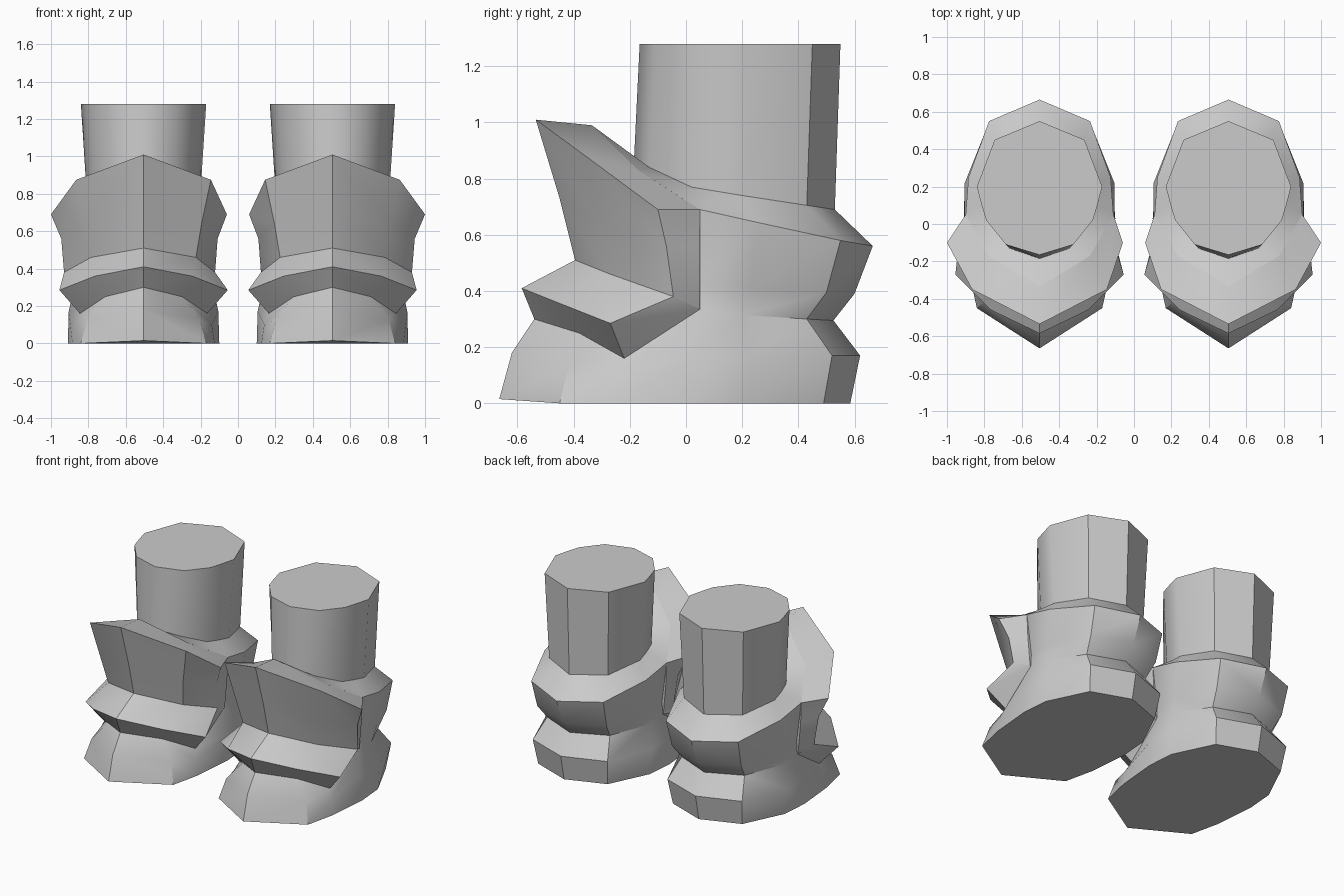
import bpy, bmesh, math

if "Cube" in bpy.data.objects:
    bpy.data.objects.remove(bpy.data.objects["Cube"], do_unlink=True)

grey = bpy.data.materials.new("plain_grey")
grey.use_nodes = True
grey.diffuse_color = (0.6, 0.6, 0.6, 1)
grey.node_tree.nodes["Principled BSDF"].inputs["Base Color"].default_value = (0.6, 0.6, 0.6, 1)

CENTRE = 0.505  # sideways distance of each boot from the middle


def loft(name, rings, side):
    """Skin closed rings of equal length, cap the ends and place on one side."""
    bm = bmesh.new()
    rows = [[bm.verts.new((side * (CENTRE + x), y, z)) for x, y, z in r] for r in rings]
    for a, b in zip(rows, rows[1:]):
        for i in range(len(a)):
            j = (i + 1) % len(a)
            bm.faces.new((a[i], a[j], b[j], b[i]))
    bm.faces.new(rows[0])
    bm.faces.new(rows[-1])
    bmesh.ops.remove_doubles(bm, verts=bm.verts, dist=0.0005)
    bmesh.ops.recalc_face_normals(bm, faces=bm.faces)
    mesh = bpy.data.meshes.new(name)
    bm.to_mesh(mesh)
    bm.free()
    mesh.materials.append(grey)
    obj = bpy.data.objects.new(name, mesh)
    bpy.context.collection.objects.link(obj)
    bpy.ops.object.select_all(action="DESELECT")
    obj.select_set(True)
    bpy.context.view_layer.objects.active = obj
    bpy.ops.object.shade_smooth_by_angle(angle=math.radians(38))


def full_ring(half):
    """Complete a front-to-back half outline into a closed ring."""
    return half + [(-x, y, z) for x, y, z in half[-2:0:-1]]


# Foot and collar half outlines, front to back
sole = [(0, -.665, .015), (.335, -.45, 0), (.38, -.25, 0), (.405, .03, 0),
        (.39, .22, 0), (.26, .49, 0), (0, .585, 0)]
bulge = [(0, -.62, .18), (.3, -.42, .13), (.365, -.25, .1), (.4, .03, .17),
         (.4, .22, .17), (.28, .52, .17), (0, .62, .17)]
crease = [(0, -.54, .3), (.205, -.38, .25), (.34, -.22, .16), (.365, .05, .335),
          (.355, .2, .315), (.235, .43, .3), (0, .525, .295)]
collar_low = [(0, -.3, .45), (.18, -.2, .45), (.3, -.08, .42), (.36, .05, .42),
              (.37, .23, .41), (.26, .5, .395), (0, .6, .39)]
collar_rim = [(0, -.335, .99), (.27, -.17, .83), (.333, -.06, .76), (.395, .05, .69),
              (.38, .25, .645), (.27, .55, .58), (0, .665, .56)]

# Leg half outlines
leg_base = [(0, -.185, .87), (.16, -.13, .84), (.26, .02, .77), (.285, .11, .755),
            (.3, .2, .74), (.22, .43, .705), (0, .53, .69)]
leg_top = [(0, -.165, 1.28), (.18, -.11, 1.28), (.285, .02, 1.28), (.312, .11, 1.28),
           (.335, .2, 1.28), (.24, .45, 1.28), (0, .55, 1.28)]

# Front guard sections, from the middle outwards:
# rear rim, front rim, chest, waist, toe ridge, under edge, hidden back
guard_mid = [(0, -.335, .99), (0, -.535, 1.01), (0, -.45, .73), (0, -.395, .51),
             (0, -.585, .41), (0, -.54, .3), (0, -.2, .5)]
guard_bend = [(.27, -.17, .83), (.36, -.35, .875), (.31, -.31, .64), (.28, -.27, .46),
              (.26, -.46, .36), (.205, -.38, .25), (.2, -.12, .48)]
guard_wing = [(.395, .05, .69), (.495, -.1, .69), (.44, -.07, .56), (.425, -.045, .38),
              (.45, -.27, .285), (.34, -.22, .16), (.3, 0, .45)]
guard_end = [(.395, .05, .69), (.395, .05, .69), (.39, .05, .56), (.37, .05, .335),
             (.365, .05, .335), (.365, .05, .335), (.36, .05, .42)]


def inner(section):
    return [(-x, y, z) for x, y, z in section]


# The wing is slightly narrower on the inner side
inner_wing = [(x * (0.9 if 1 <= i <= 3 else 1), y, z)
              for i, (x, y, z) in enumerate(guard_wing)]
guard = [inner(guard_end), inner(inner_wing), inner(guard_bend), guard_mid,
         guard_bend, guard_wing, guard_end]
boot = [full_ring(r) for r in (sole, bulge, crease, collar_low, collar_rim,
                               leg_base, leg_top)]

for label, side in (("left", 1), ("right", -1)):
    loft(label + "_boot_and_leg", boot, side)
    loft(label + "_front_guard", guard, side)
